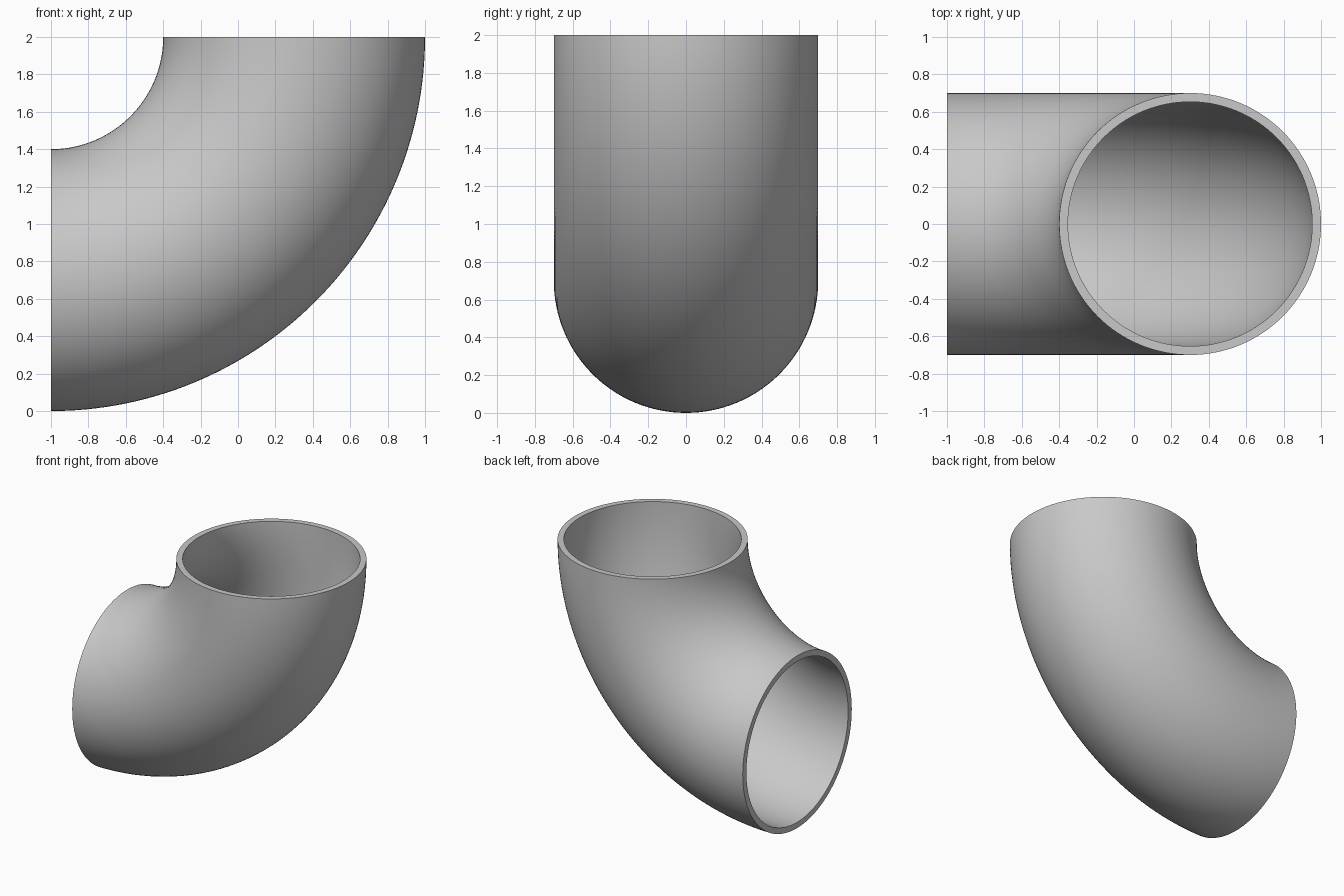
import bpy
import bmesh
from math import cos, pi, radians, sin, tau

cube = bpy.data.objects.get("Cube")
if cube:
    bpy.data.objects.remove(cube, do_unlink=True)

BEND_X, BEND_Z, BEND_RADIUS = -1, 2, 1.3
OUTER_RADIUS, INNER_RADIUS = 0.7, 0.653
SIDES, STEPS = 128, 64


def make_material(name, colour):
    mat = bpy.data.materials.new(name)
    mat.use_nodes = True
    mat.diffuse_color = colour
    mat.node_tree.nodes["Principled BSDF"].inputs["Base Color"].default_value = colour
    return mat


def add_ring(bm, radius, step):
    """Circle of vertices across the pipe at one step of the quarter bend."""
    bend = pi / 2 * step / STEPS
    ring = []
    for i in range(SIDES):
        turn = tau * i / SIDES
        reach = BEND_RADIUS + radius * cos(turn)
        ring.append(bm.verts.new((BEND_X + reach * cos(bend),
                                  radius * sin(turn),
                                  BEND_Z - reach * sin(bend))))
    return ring


# Rings run down the outer wall and back up the inner wall;
# joining them in a cycle also makes the flat rims at both open mouths
bm = bmesh.new()
rings = [add_ring(bm, OUTER_RADIUS, s) for s in range(STEPS + 1)]
rings += [add_ring(bm, INNER_RADIUS, s) for s in reversed(range(STEPS + 1))]
for k, ring in enumerate(rings):
    previous = rings[k - 1]
    for i in range(SIDES):
        bm.faces.new((previous[i - 1], previous[i], ring[i], ring[i - 1]))
bmesh.ops.recalc_face_normals(bm, faces=bm.faces)

mesh = bpy.data.meshes.new("pipe_elbow")
bm.to_mesh(mesh)
bm.free()
mesh.materials.append(make_material("plain grey", (0.58, 0.58, 0.58, 1)))

pipe = bpy.data.objects.new("pipe_elbow", mesh)
bpy.context.collection.objects.link(pipe)
bpy.context.view_layer.objects.active = pipe
pipe.select_set(True)
bpy.ops.object.shade_smooth_by_angle(angle=radians(30))
